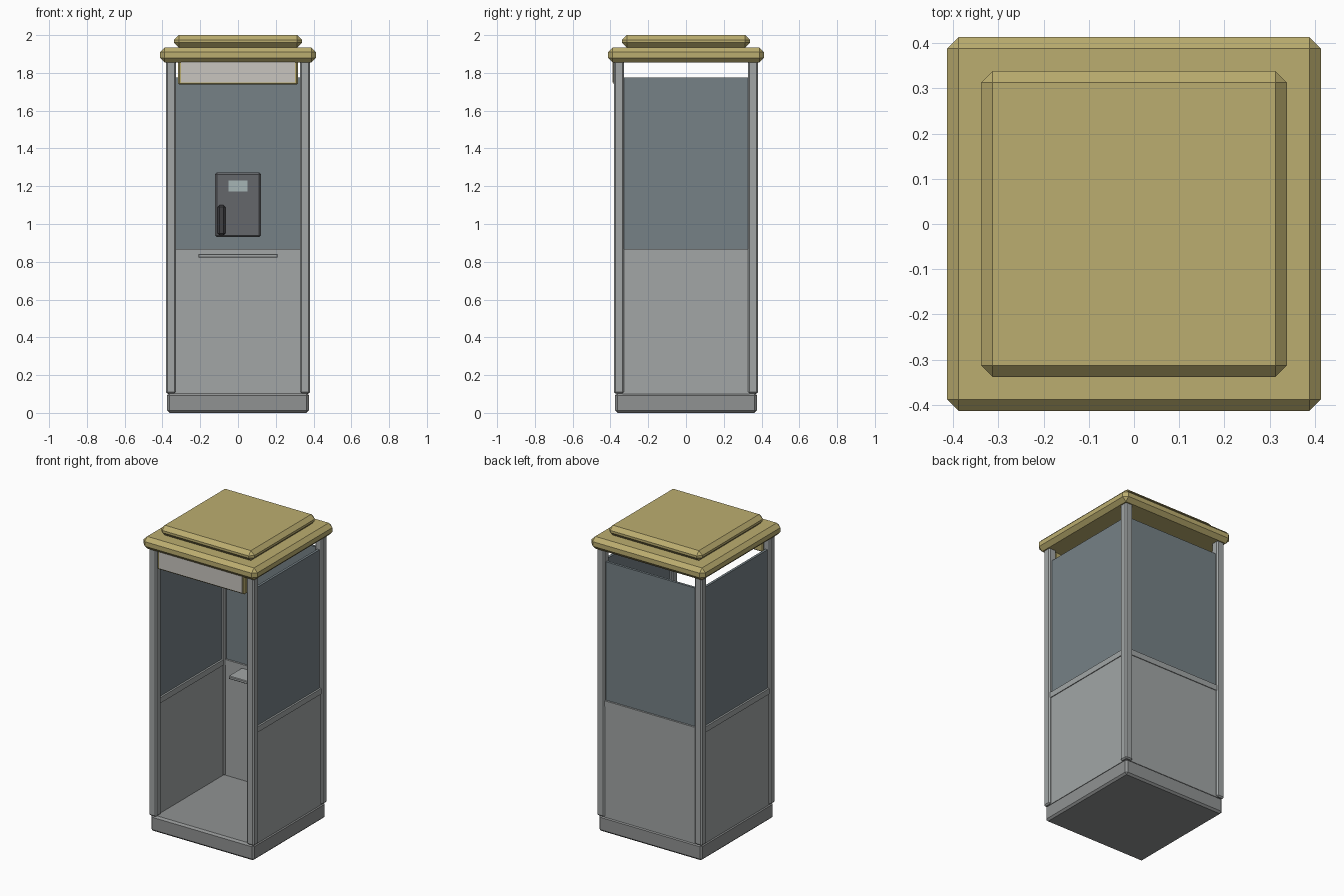
import bpy

if "Cube" in bpy.data.objects:
    bpy.data.objects.remove(bpy.data.objects["Cube"])


def mat(name, r, g, b):
    m = bpy.data.materials.new(name)
    m.diffuse_color = (r, g, b, 1)
    m.use_nodes = True
    m.node_tree.nodes["Principled BSDF"].inputs["Base Color"].default_value = m.diffuse_color
    return m


METAL = mat("grey_metal", 0.36, 0.38, 0.38)
BASE = mat("base_grey", 0.28, 0.29, 0.29)
GLASS = mat("tinted_glass", 0.18, 0.22, 0.24)
YELLOW = mat("ochre", 0.50, 0.42, 0.16)
PALE = mat("pale_panel", 0.58, 0.56, 0.52)
DARK = mat("dark_casing", 0.13, 0.135, 0.145)
BLACK = mat("handset_black", 0.05, 0.05, 0.055)
SCREEN = mat("screen_grey", 0.38, 0.46, 0.46)


def box(name, lo, hi, material, bevel=0.0):
    """Axis-aligned box between two corners, with optional flat chamfers."""
    bpy.ops.mesh.primitive_cube_add(size=1, location=[(a + b) / 2 for a, b in zip(lo, hi)])
    ob = bpy.context.object
    ob.name = name
    ob.scale = [b - a for a, b in zip(lo, hi)]
    bpy.ops.object.transform_apply(location=False, rotation=False, scale=True)
    ob.data.materials.append(material)
    if bevel:
        mod = ob.modifiers.new("chamfer", 'BEVEL')
        mod.width = bevel
        mod.segments = 1
        mod.limit_method = 'NONE'
    return ob


# Plinth and two-tier roof
box("base", (-0.375, -0.375, 0), (0.375, 0.375, 0.105), BASE, 0.012)
box("roof_lower", (-0.413, -0.413, 1.855), (0.413, 0.413, 1.935), YELLOW, 0.025)
box("roof_upper", (-0.338, -0.338, 1.935), (0.338, 0.338, 2.0), YELLOW, 0.025)

# Corner posts
for sx, nx in ((-1, "left"), (1, "right")):
    for sy, ny in ((-1, "front"), (1, "back")):
        x, y = 0.355 * sx, 0.355 * sy
        box(f"{ny}_{nx}_post", (x - 0.027, y - 0.027, 0.103),
            (x + 0.027, y + 0.027, 1.862), METAL, 0.008)

# Walls on the back, left and right: lower panel, rail and glass
LAYERS = (("lower_panel", 0.10, 0.832, 0.015, METAL),
          ("rail", 0.83, 0.867, 0.02, METAL),
          ("glass", 0.865, 1.775, 0.008, GLASS))
for part, z0, z1, t, m in LAYERS:
    box(f"back_{part}", (-0.335, 0.355 - t, z0), (0.335, 0.355 + t, z1), m)
    for sx, nx in ((-1, "left"), (1, "right")):
        x = 0.355 * sx
        box(f"{nx}_{part}", (x - t, -0.335, z0), (x + t, 0.335, z1), m)

# Sign box above the entrance
box("sign_frame", (-0.317, -0.385, 1.738), (0.317, -0.345, 1.87), YELLOW, 0.006)
box("sign_panel", (-0.302, -0.39, 1.748), (0.302, -0.38, 1.865), PALE)

# Shelf and telephone on the back wall
box("shelf", (-0.21, 0.20, 0.822), (0.21, 0.345, 0.842), METAL, 0.004)
box("phone_body", (-0.122, 0.275, 0.93), (0.122, 0.35, 1.272), DARK, 0.01)
box("phone_screen", (-0.05, 0.27, 1.172), (0.05, 0.28, 1.23), SCREEN)
box("phone_handset", (-0.108, 0.25, 0.94), (-0.067, 0.28, 1.10), BLACK, 0.01)
